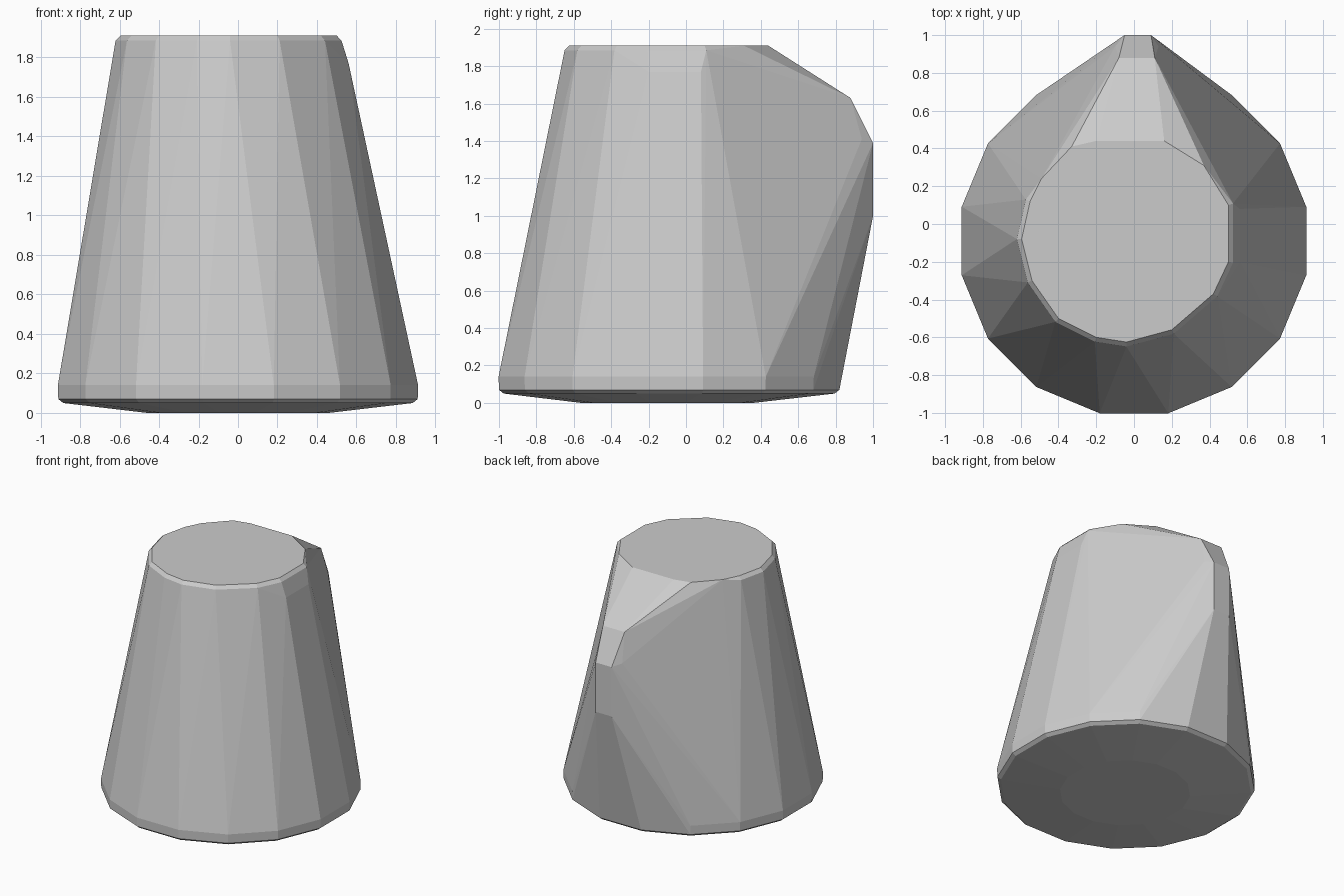
import bpy, bmesh, math

if "Cube" in bpy.data.objects:
    bpy.data.objects.remove(bpy.data.objects["Cube"])

pts = []

def ring(r, z, n=16, cx=0.0, cy=-0.09):
    # flat-to-flat ring: r is the distance to the sides
    R = r / math.cos(math.pi / n)
    for k in range(n):
        a = 2 * math.pi * (k + 0.5) / n
        pts.append((cx + R * math.cos(a), cy + R * math.sin(a), z))

# base with chamfered foot
ring(0.46, 0.0, cy=-0.10)
ring(0.885, 0.05)
ring(0.91, 0.07)
ring(0.912, 0.14)

# slightly irregular rim, top face and bevel below it
rim = [(0.5, 0.1), (0.5, -0.2), (0.42, -0.37), (0.2, -0.56), (-0.04, -0.625),
       (-0.2, -0.6), (-0.4, -0.5), (-0.54, -0.3), (-0.595, -0.08), (-0.55, 0.12),
       (-0.49, 0.24), (-0.33, 0.41), (-0.2, 0.44), (0.16, 0.44), (0.37, 0.31)]
for x, y in rim:
    pts.append((x, y, 1.91))
    if y < 0.15:
        s = 1.045
        pts.append((-0.04 + (x + 0.04) * s, -0.09 + (y + 0.09) * s, 1.885))
pts += [(0.56, 0.08, 1.77), (0.56, -0.2, 1.77)]

# ridge bulging out at the back
for x0, x1, y, z in [(-0.05, 0.09, 1.0, 1.0), (-0.05, 0.09, 1.0, 1.39),
                     (-0.09, 0.12, 0.95, 1.05), (-0.10, 0.13, 0.94, 1.41),
                     (-0.08, 0.11, 0.88, 1.63)]:
    pts += [(x0, y, z), (x1, y, z)]

# wrap everything in one convex faceted shell
bm = bmesh.new()
for p in pts:
    bm.verts.new(p)
res = bmesh.ops.convex_hull(bm, input=bm.verts)
loose = [v for v in bm.verts if not v.link_faces]
bmesh.ops.delete(bm, geom=loose, context='VERTS')
bmesh.ops.dissolve_limit(bm, angle_limit=math.radians(1), verts=bm.verts, edges=bm.edges)
bmesh.ops.recalc_face_normals(bm, faces=bm.faces)
me = bpy.data.meshes.new("tapered_body")
bm.to_mesh(me)
bm.free()
body = bpy.data.objects.new("tapered_body", me)
bpy.context.collection.objects.link(body)
